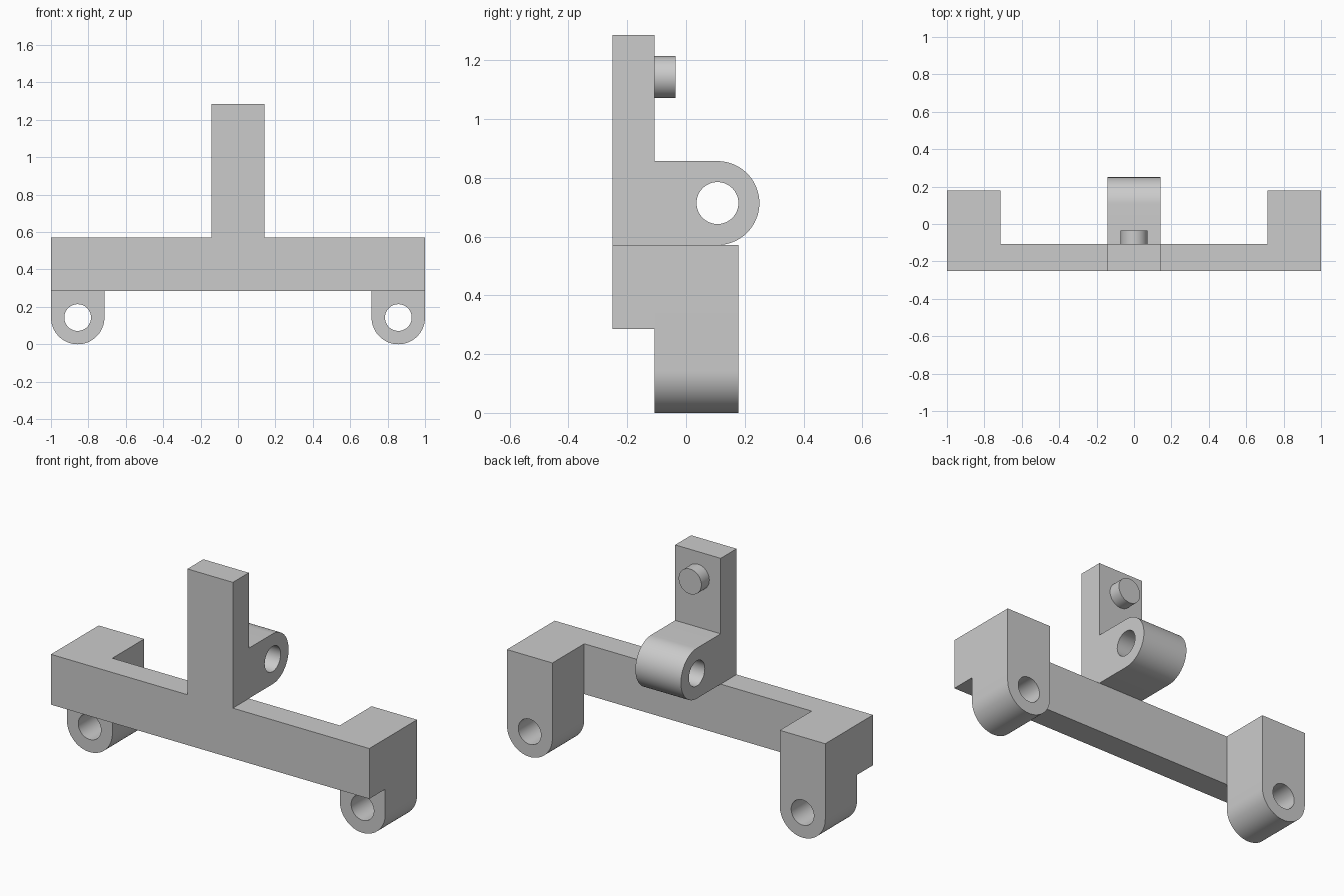
import bpy, bmesh, math

cube = bpy.data.objects.get("Cube")
if cube:
    bpy.data.objects.remove(cube, do_unlink=True)

U = 1 / 7          # basic module: plate thickness and lug radius
FRONT = -0.25      # front face of the bracket
BACK = FRONT + U   # back face of the flat plate

grey = bpy.data.materials.new("plain grey")
grey.use_nodes = True
colour = (0.6, 0.6, 0.6, 1)
grey.diffuse_color = colour
grey.node_tree.nodes["Principled BSDF"].inputs["Base Color"].default_value = colour


def arc(cu, cv, r, start, end, n):
    """Points along an arc, angles in degrees."""
    angles = [math.radians(start + (end - start) * i / n) for i in range(n + 1)]
    return [(cu + r * math.cos(a), cv + r * math.sin(a)) for a in angles]


def circle(cu, cv, r, n=48):
    return arc(cu, cv, r, 0, 360, n)[:-1]


def slab(name, loops, axis, low, high):
    """Fill an outline with optional holes and thicken it along an axis."""
    mid = (low + high) / 2
    bm = bmesh.new()
    for loop in loops:
        verts = [bm.verts.new((u, mid, v) if axis == "y" else (mid, u, v))
                 for u, v in loop]
        for a, b in zip(verts, verts[1:] + verts[:1]):
            bm.edges.new((a, b))
    bmesh.ops.triangle_fill(bm, use_beauty=True, edges=bm.edges[:])
    bmesh.ops.recalc_face_normals(bm, faces=bm.faces[:])
    mesh = bpy.data.meshes.new(name)
    bm.to_mesh(mesh)
    bm.free()
    mesh.materials.append(grey)
    obj = bpy.data.objects.new(name, mesh)
    bpy.context.collection.objects.link(obj)
    solid = obj.modifiers.new("thickness", "SOLIDIFY")
    solid.thickness = high - low
    solid.offset = 0
    bpy.ops.object.select_all(action="DESELECT")
    obj.select_set(True)
    bpy.context.view_layer.objects.active = obj
    bpy.ops.object.modifier_apply(modifier=solid.name)
    bpy.ops.object.shade_smooth_by_angle(angle=math.radians(30))
    return obj


# T-shaped plate: crossbar with upright post
half = [(1, 2 * U), (1, 4 * U), (U, 4 * U), (U, 9 * U)]
outline = half + [(-x, z) for x, z in reversed(half)]
slab("crossbar_and_post", [outline], "y", FRONT, BACK)

# Rounded end lugs hanging behind the crossbar
for side, name in ((1, "left_lug"), (-1, "right_lug")):
    cx = side * 6 * U
    lug = [(cx + U, 4 * U), (cx - U, 4 * U)] + arc(cx, U, U, 180, 360, 32)
    slab(name, [lug, circle(cx, U, U / 2)], "y", BACK, BACK + 2 * U)

# Hinge knuckle behind the post, bored sideways
cy, cz = 0.25 - U, 5 * U
knuckle = [(BACK, cz + U), (BACK, cz - U)] + arc(cy, cz, U, -90, 90, 32)
slab("hinge_knuckle", [knuckle, circle(cy, cz, U / 2)], "x", -U, U)

# Small round peg near the top of the post
slab("peg", [circle(0, 8 * U, U / 2)], "y", BACK, BACK + U / 2)
